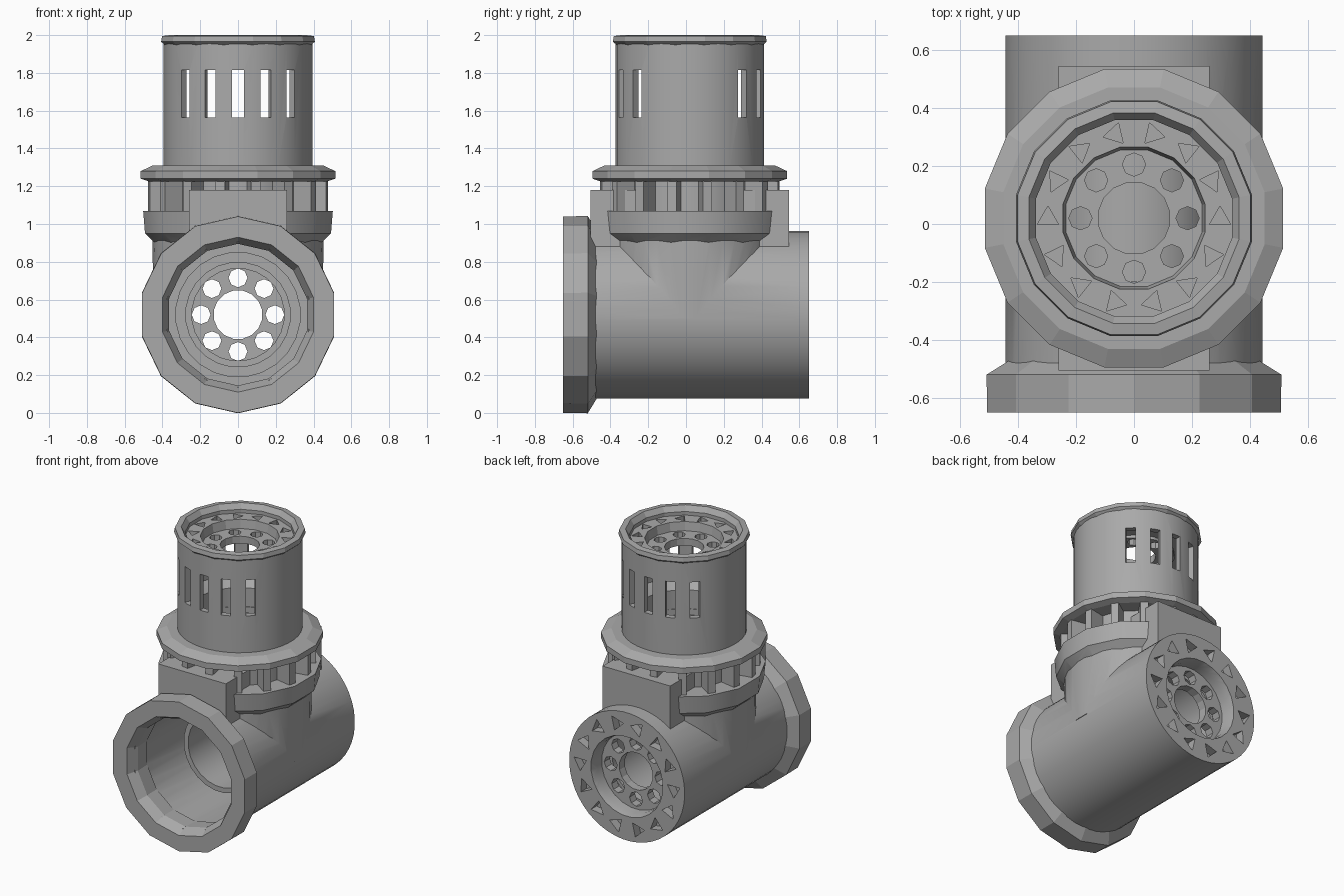
import bpy, bmesh
from math import sin, cos, pi, radians
from mathutils import Matrix, Vector

if "Cube" in bpy.data.objects:
    bpy.data.objects.remove(bpy.data.objects["Cube"])

grey = bpy.data.materials.new("plain grey")
grey.use_nodes = True
grey.diffuse_color = (0.4, 0.4, 0.4, 1)
grey.node_tree.nodes["Principled BSDF"].inputs["Base Color"].default_value = (0.4, 0.4, 0.4, 1)

BODY_Z, RISER_Y = 0.52, 0.02
UPRIGHT = Matrix.Translation((0, RISER_Y, 0))
LYING = Matrix.Translation((0, 0, BODY_Z)) @ Matrix.Rotation(-pi / 2, 4, "X")


def finish(bm, name):
    bmesh.ops.remove_doubles(bm, verts=bm.verts, dist=1e-5)
    bmesh.ops.recalc_face_normals(bm, faces=bm.faces)
    mesh = bpy.data.meshes.new(name)
    bm.to_mesh(mesh)
    bm.free()
    mesh.materials.append(grey)
    ob = bpy.data.objects.new(name, mesh)
    bpy.context.collection.objects.link(ob)
    return ob


def lathe(name, profile, frame=UPRIGHT, sides=40, hollow=True):
    """Spin (radius, height) points; hollow profiles close on themselves."""
    bm = bmesh.new()
    points = profile if hollow else [(0, profile[0][1]), *profile, (0, profile[-1][1])]
    rings = []
    for r, h in points:
        if r == 0:
            rings.append([bm.verts.new(frame @ Vector((0, 0, h)))] * sides)
            continue
        rings.append([bm.verts.new(frame @ Vector((r * cos(a), r * sin(a), h)))
                      for a in (2 * pi * (i + 0.5) / sides for i in range(sides))])
    pairs = list(zip(rings, rings[1:]))
    if hollow:
        pairs.append((rings[-1], rings[0]))
    for a, b in pairs:
        for i in range(sides):
            j = (i + 1) % sides
            bm.faces.new(list(dict.fromkeys((a[i], a[j], b[j], b[i]))))
    return finish(bm, name)


def boxes(name, items):
    """Items are (matrix, size) pairs."""
    bm = bmesh.new()
    for matrix, size in items:
        bmesh.ops.create_cube(bm, size=1, matrix=matrix @ Matrix.Diagonal((*size, 1)))
    return finish(bm, name)


def prisms(name, frame, count, radius, size, low, high, sides):
    """A circle of small prisms around an axis; triangles alternate in direction."""
    bm = bmesh.new()
    for i in range(count):
        matrix = (frame @ Matrix.Rotation(2 * pi * i / count, 4, "Z")
                  @ Matrix.Translation((radius, 0, (low + high) / 2)))
        if sides == 3 and i % 2:
            matrix = matrix @ Matrix.Rotation(pi, 4, "Z")
        bmesh.ops.create_cone(bm, cap_ends=True, segments=sides, radius1=size,
                              radius2=size, depth=high - low, matrix=matrix)
    return finish(bm, name)


def combine(target, tool, operation):
    mod = target.modifiers.new("cut", "BOOLEAN")
    mod.operation, mod.object, mod.solver = operation, tool, "EXACT"
    bpy.context.view_layer.objects.active = target
    bpy.ops.object.modifier_apply(modifier=mod.name)
    bpy.data.objects.remove(tool)


def spoke(angle, radius, z):
    return (UPRIGHT @ Matrix.Rotation(radians(angle), 4, "Z")
            @ Matrix.Translation((0, -radius, z)))


# Horizontal pipe with saddle, square block and collar
body = lathe("pipe_body", [(0.445, -0.6), (0.445, 0.65)], LYING, 48, hollow=False)
combine(body, lathe("saddle", [(0.45, 0.5), (0.455, 1.04)], hollow=False), "UNION")
combine(body, lathe("collar", [(0.44, 0.89), (0.505, 0.95), (0.515, 1.07)],
                    sides=14, hollow=False), "UNION")
block = boxes("block", [(Matrix.Translation((0, RISER_Y, 1.03)), (0.52, 1.05, 0.3))])
combine(body, block, "UNION")

# Stepped bore, riser bore and pockets in the rear face
combine(body, lathe("bore", [(0.385, -0.7), (0.385, 0.36), (0.33, 0.36), (0.33, 0.44),
                             (0.265, 0.44), (0.265, 0.6), (0.29, 0.7)], LYING, 24,
                    hollow=False), "DIFFERENCE")
combine(body, lathe("riser_bore", [(0.27, 0.53), (0.27, 1.3)], sides=24, hollow=False),
        "DIFFERENCE")
combine(body, prisms("pockets", LYING, 14, 0.36, 0.055, 0.59, 0.7, 3), "DIFFERENCE")

# Front flange
flange = lathe("front_flange", [(0.52, -0.65), (0.522, -0.52), (0.44, -0.47), (0.38, -0.47),
                                (0.375, -0.58), (0.41, -0.65)], LYING, 14)

# Perforated disc in the rear outlet, carrying an inner sleeve
rear_disc = lathe("rear_disc", [(0.275, 0.49), (0.275, 0.55), (0.13, 0.55), (0.13, 0.49)],
                  LYING, 16)
combine(rear_disc, prisms("holes", LYING, 8, 0.195, 0.05, 0.4, 0.7, 8), "DIFFERENCE")
sleeve = lathe("inner_sleeve", [(0.28, -0.2), (0.28, 0.46), (0.245, 0.46), (0.245, -0.2)],
               LYING, 24)

# Ribbed neck
neck = lathe("neck", [(0.37, 1.02), (0.37, 1.27), (0.27, 1.27), (0.27, 1.02)], sides=24)
ribs = boxes("neck_ribs", [(spoke(360 * (i + 0.5) / 16, 0.405, 1.15), (0.05, 0.15, 0.2))
                           for i in range(16)])

# Riser flange
riser_flange = lathe("riser_flange", [(0.48, 1.225), (0.525, 1.24), (0.525, 1.28),
                                      (0.46, 1.31), (0.3, 1.31), (0.3, 1.225)], sides=16)

# Riser tube with slots at front and back
riser = lathe("riser_tube", [(0.395, 1.27), (0.395, 1.97), (0.355, 1.97), (0.355, 1.5),
                             (0.3, 1.44), (0.3, 1.27)])
slots = boxes("slots", [(spoke(side + a, 0.37, 1.69), (0.062, 0.2, 0.25))
                        for side in (0, 180) for a in (-45, -22, 0, 22, 45)])
combine(riser, slots, "DIFFERENCE")
rim = lathe("top_rim", [(0.385, 1.94), (0.415, 1.965), (0.41, 1.995), (0.37, 2.0),
                        (0.345, 1.965), (0.345, 1.93)], sides=16)

# Stepped insert in the top opening: pocketed ring around a perforated disc
top_ring = lathe("top_ring", [(0.36, 1.85), (0.36, 1.94), (0.25, 1.94), (0.235, 1.85)],
                 sides=16)
combine(top_ring, prisms("pockets", UPRIGHT, 14, 0.297, 0.042, 1.88, 2.0, 3), "DIFFERENCE")
top_disc = lathe("top_disc", [(0.245, 1.83), (0.245, 1.88), (0.125, 1.88), (0.125, 1.83)],
                 sides=16)
combine(top_disc, prisms("holes", UPRIGHT, 8, 0.185, 0.04, 1.8, 1.95, 8), "DIFFERENCE")

# Smooth pipes keep crisp edges; flanges and ribs stay faceted
for ob in (body, riser, neck, sleeve):
    bpy.ops.object.select_all(action="DESELECT")
    ob.select_set(True)
    bpy.context.view_layer.objects.active = ob
    bpy.ops.object.shade_smooth_by_angle(angle=radians(30))
